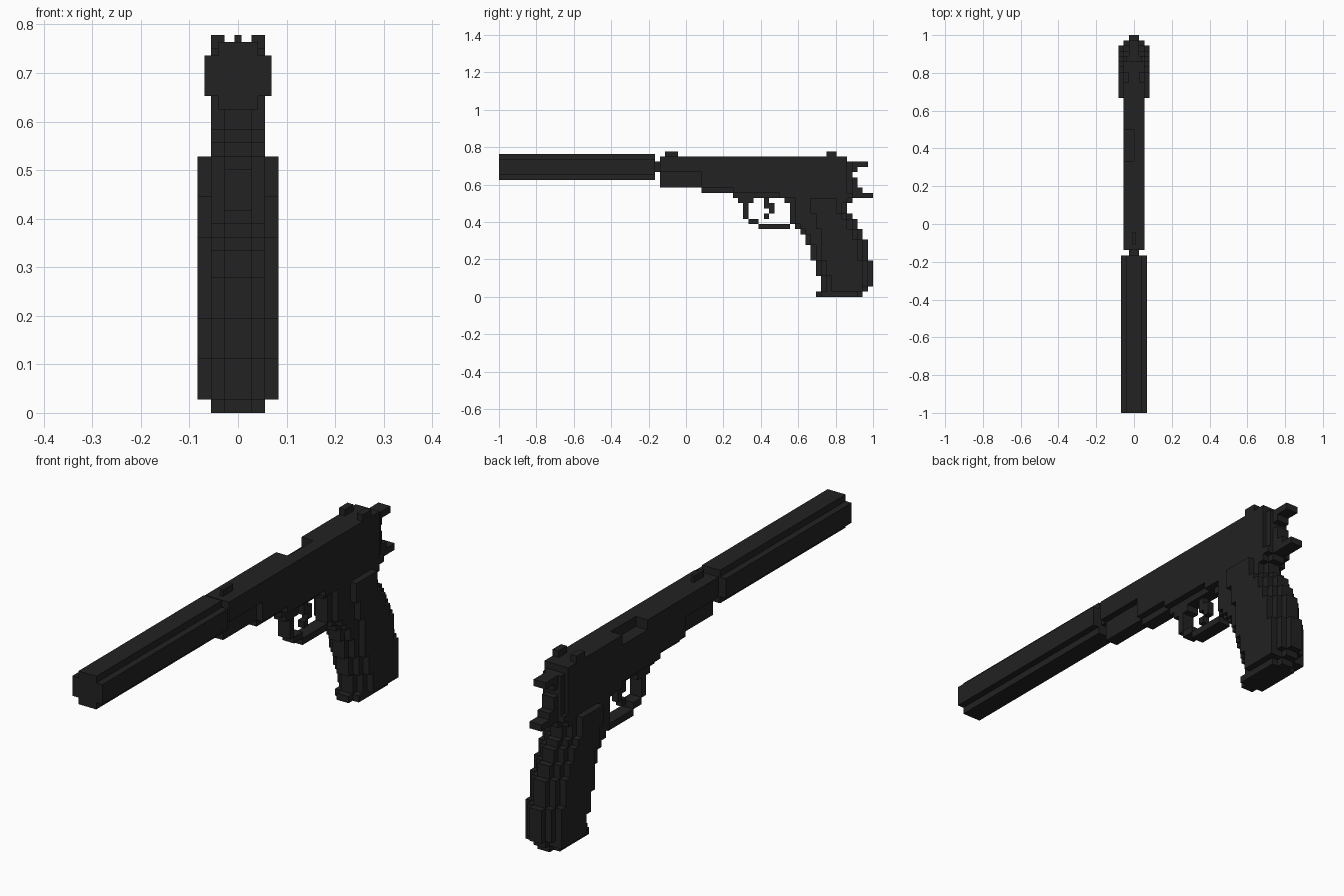
import bpy, bmesh

if "Cube" in bpy.data.objects:
    bpy.data.objects.remove(bpy.data.objects["Cube"])

V = 2 / 72  # size of one grid cell; all dimensions below are in cells

black = bpy.data.materials.new("matte_black")
black.diffuse_color = (0.016, 0.016, 0.016, 1)
black.use_nodes = True
black.node_tree.nodes["Principled BSDF"].inputs["Base Color"].default_value = black.diffuse_color


def prism(name, x0, x1, outline):
    """Extrude a (y, z) outline from x0 to x1."""
    bm = bmesh.new()
    face = bm.faces.new([bm.verts.new((x0 * V, y * V, z * V)) for y, z in outline])
    ext = bmesh.ops.extrude_face_region(bm, geom=[face], use_keep_orig=True)
    moved = [g for g in ext["geom"] if isinstance(g, bmesh.types.BMVert)]
    bmesh.ops.translate(bm, verts=moved, vec=((x1 - x0) * V, 0, 0))
    bmesh.ops.recalc_face_normals(bm, faces=bm.faces)
    mesh = bpy.data.meshes.new(name)
    bm.to_mesh(mesh)
    bm.free()
    mesh.materials.append(black)
    obj = bpy.data.objects.new(name, mesh)
    bpy.context.collection.objects.link(obj)
    return obj


def box(name, x0, x1, y0, y1, z0, z1):
    return prism(name, x0, x1, [(y0, z0), (y1, z0), (y1, z1), (y0, z1)])


def stepped(name, half, rows, inset=0):
    """Stepped profile from rows of (z0, z1, y_front, y_back), bottom to top."""
    front, back = [], []
    for z0, z1, yf, yb in rows:
        front += [(yf + inset, z0), (yf + inset, z1)]
        back += [(yb - inset, z0), (yb - inset, z1)]
    pts = back + front[::-1]
    pts = [p for i, p in enumerate(pts) if p != pts[i - 1]]
    return prism(name, -half, half, pts)


# Suppressor: cross-shaped section, and the barrel neck behind it
box("suppressor_sides", -2.5, 2.5, -36, -6, 23.5, 26.5)
box("suppressor_core", -1.5, 1.5, -36, -6, 22.5, 27.5)
box("barrel_neck", -1, 1, -6.2, -4.8, 24, 26)

# Slide and full-width frame
slide = stepped("slide", 2, [(19, 20, 18, 31), (20, 21, 9, 31), (21, 24, 3, 31),
                             (24, 27, -5, 31)])

# Ejection port notch on the left of the slide
port = box("port_cutter", -3, 0, 12, 18, 25.5, 28)
port.hide_render = True
port.hide_viewport = True
cut = slide.modifiers.new("ejection_port", "BOOLEAN")
cut.object = port
cut.operation = "DIFFERENCE"
cut.solver = "EXACT"

# Narrow dust cover under the slide, stepping down to the guard
stepped("dust_cover", 1, [(19, 20, 9, 19), (20, 21, 3, 19), (21, 24, -5, 19)])

# Trigger guard: one stepped loop
prism("trigger_guard", -1, 1, [(10, 19.5), (10, 18), (11, 18), (11, 15), (12, 15), (12, 14),
                               (14, 14), (14, 13), (20, 13), (20, 14), (14, 14.01),
                               (14, 15), (12, 15.01), (12, 18), (13, 18), (13, 19.5)])
box("guard_rear", -1, 1, 19, 20.5, 18, 19.5)

# Trigger
box("trigger_top", -0.5, 0.5, 15, 16, 17, 19.5)
box("trigger_middle", -0.5, 0.5, 16, 17, 16, 18)
box("trigger_tip", -0.5, 0.5, 15, 16, 15, 16)

# Rear of the frame, hammer and tang
stepped("hammer", 1, [(20, 21, 30, 34), (21, 23, 30, 33), (23, 24, 30, 32),
                      (24, 25, 30, 33), (25, 26, 30, 35)])
box("slide_rear", -1.5, 1.5, 30, 32, 20, 26)
box("tang", -1, 1, 30, 36, 19, 20)

# Grip: three nested layers giving a rounded front and back
grip = [(0, 1, 25, 34), (1, 2, 26, 35), (2, 4, 26, 36), (4, 7, 25, 36), (7, 10, 24, 35),
        (10, 11, 23, 35), (11, 12, 23, 34), (12, 13, 22, 34), (13, 14, 21, 33),
        (14, 15, 20, 33), (15, 16, 20, 32), (16, 18, 20, 31), (18, 19, 20, 32),
        (19, 20, 18, 33)]
stepped("grip_core", 1, grip)
stepped("grip_body", 2, grip, 1)
stepped("grip_panels", 3, [(1, 4, 28, 34), (4, 7, 27, 34), (7, 11, 26, 33), (11, 13, 26, 32),
                           (13, 15, 25, 31), (15, 16, 25, 30), (16, 19, 24, 29)])

# Sights
box("front_sight", -0.25, 0.25, -4, -1.5, 26.9, 28)
for side, x in (("left", -2), ("right", 1)):
    box("rear_sight_" + side, x, x + 1, 27, 29, 26.9, 28)
